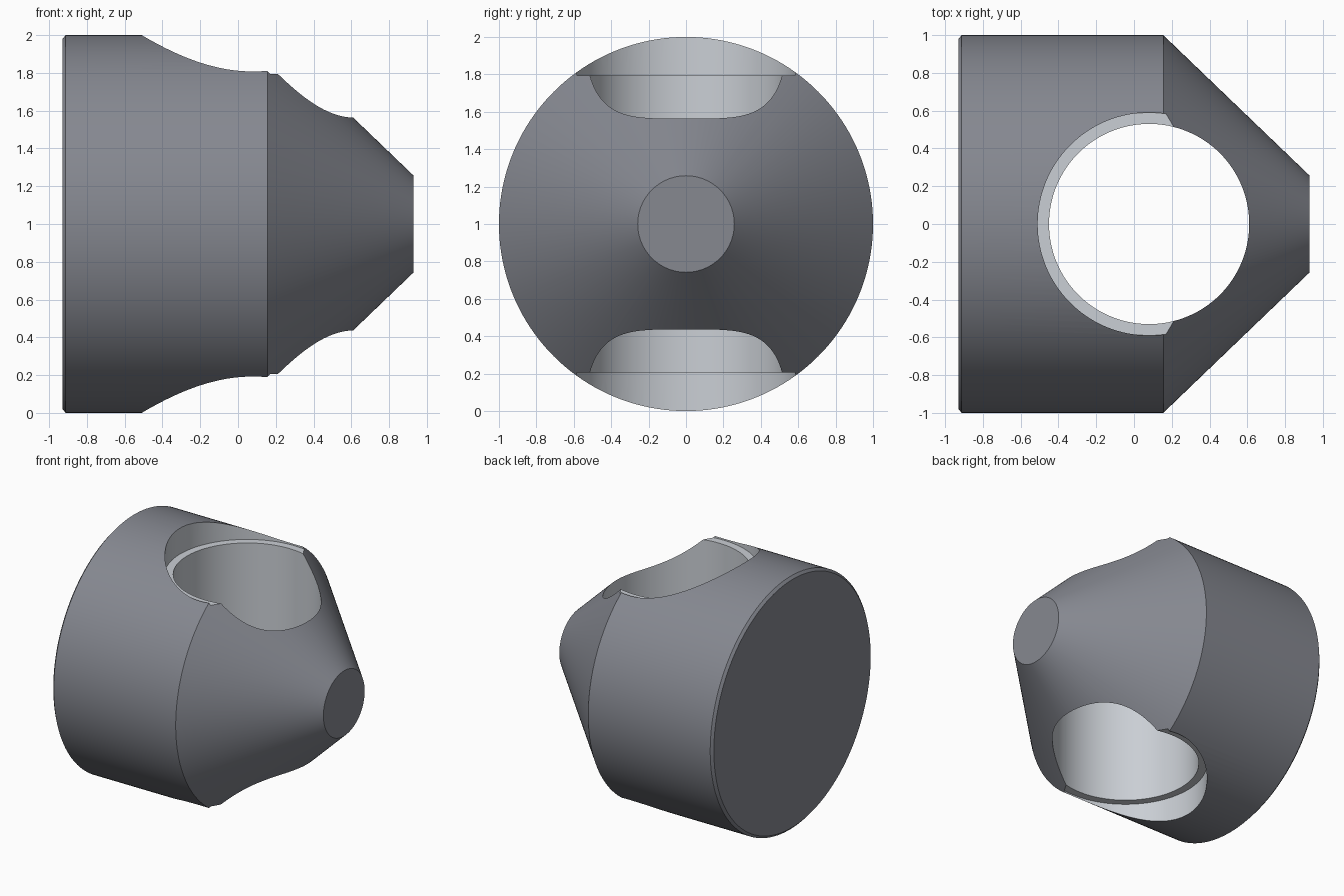
import bpy, bmesh
from math import pi, cos, sin

if "Cube" in bpy.data.objects:
    bpy.data.objects.remove(bpy.data.objects["Cube"])


def material(name, colour):
    mat = bpy.data.materials.new(name)
    mat.diffuse_color = (*colour, 1)
    mat.use_nodes = True
    mat.node_tree.nodes["Principled BSDF"].inputs["Base Color"].default_value = mat.diffuse_color
    return mat


dark = material("dark_steel", (0.236, 0.246, 0.28))
light = material("machined_steel", (0.59, 0.62, 0.66))


def lathe(name, profile, segments, axis, slot):
    """Closed solid of revolution from (position along axis, radius) points."""
    bm = bmesh.new()
    rings = []
    for pos, r in profile:
        ring = []
        for i in range(segments):
            a = 2 * pi * i / segments
            u, v = r * cos(a), r * sin(a)
            co = (pos, u, 1 + v) if axis == 'X' else (0.08 + u, v, pos)
            ring.append(bm.verts.new(co))
        rings.append(ring)
    for a, b in zip(rings, rings[1:]):
        for i in range(segments):
            j = (i + 1) % segments
            bm.faces.new((a[i], a[j], b[j], b[i]))
    bm.faces.new(rings[0])
    bm.faces.new(rings[-1])
    bmesh.ops.recalc_face_normals(bm, faces=bm.faces)
    for f in bm.faces:
        f.material_index = slot
    mesh = bpy.data.meshes.new(name)
    mesh.materials.append(dark)
    mesh.materials.append(light)
    bm.to_mesh(mesh)
    bm.free()
    obj = bpy.data.objects.new(name, mesh)
    bpy.context.collection.objects.link(obj)
    return obj


# Turned body: chamfered back, cylinder, truncated cone
body = lathe("nut_body", [(-0.93, 0.98), (-0.912, 1.0), (0.155, 1.0), (0.928, 0.258)],
             160, 'X', 0)

# Vertical through hole with a shallow counterbore at both ends
cutter = lathe("hole_cutter", [(-0.3, 0.59), (0.205, 0.59), (0.205, 0.53),
                               (1.795, 0.53), (1.795, 0.59), (2.3, 0.59)], 128, 'Z', 1)
cutter.hide_render = True

cut = body.modifiers.new("hole", 'BOOLEAN')
cut.operation = 'DIFFERENCE'
cut.solver = 'EXACT'
cut.object = cutter
bpy.context.view_layer.objects.active = body
body.select_set(True)
bpy.ops.object.modifier_apply(modifier=cut.name)
bpy.data.objects.remove(cutter)

# Smooth curved faces, crisp edges
bpy.ops.object.shade_smooth_by_angle(angle=0.4)
